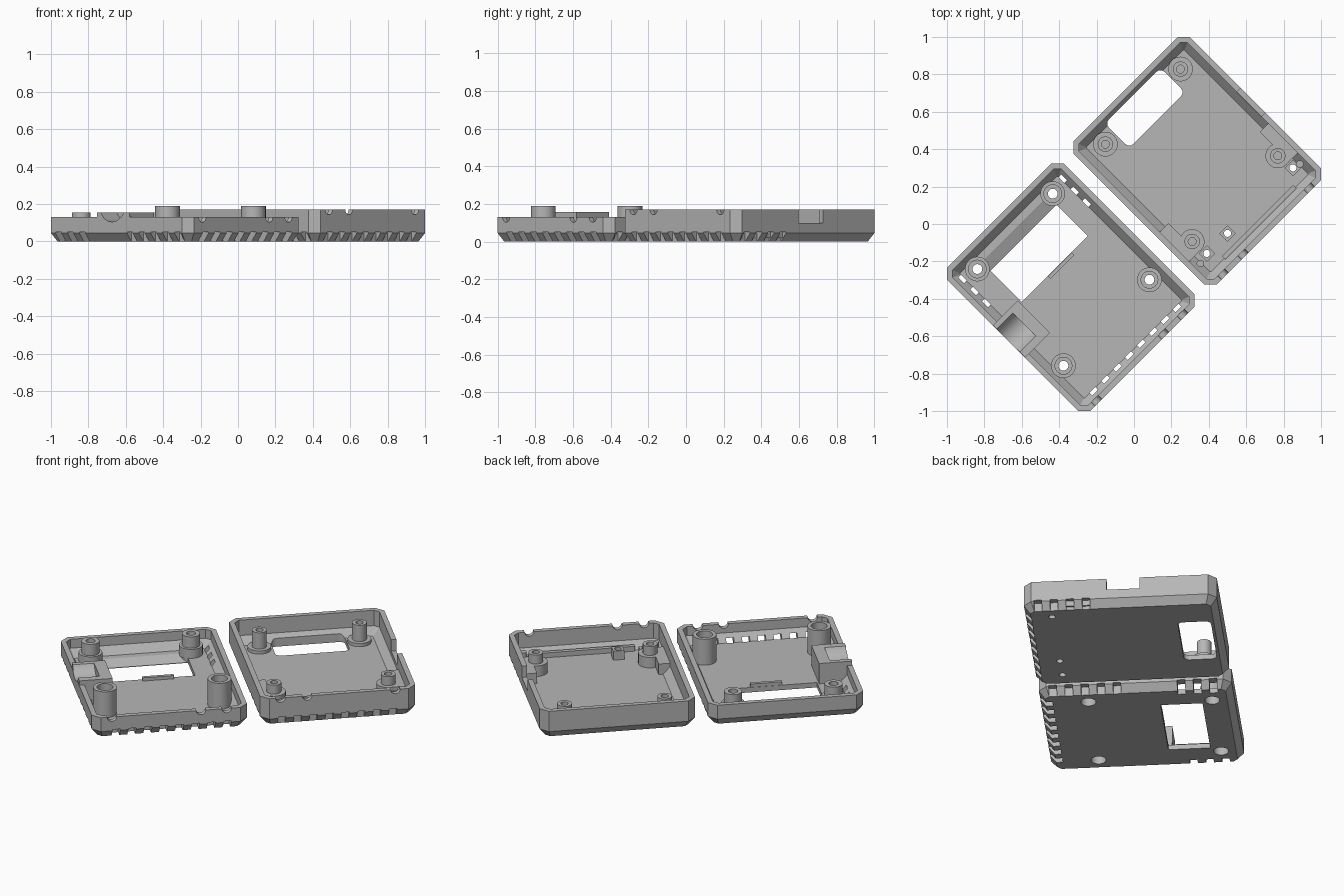
import bpy, bmesh, math
from mathutils import Matrix, Vector

if "Cube" in bpy.data.objects:
    bpy.data.objects.remove(bpy.data.objects["Cube"])

HV, CORNER, OUT, IN = 0.541, 0.045, 0.918, 0.037   # half length, corner cut, u limits
TURN = math.pi / 4                                  # both shells sit diagonally

grey = bpy.data.materials.new("plastic_grey")
grey.diffuse_color = (0.47, 0.47, 0.47, 1)
grey.use_nodes = True
grey.node_tree.nodes["Principled BSDF"].inputs["Base Color"].default_value = grey.diffuse_color


def finish(bm, name, cutter=False, smooth=False):
    bmesh.ops.recalc_face_normals(bm, faces=bm.faces)
    me = bpy.data.meshes.new(name)
    bm.to_mesh(me)
    bm.free()
    ob = bpy.data.objects.new(name, me)
    ob.rotation_euler.z = TURN
    bpy.context.collection.objects.link(ob)
    me.materials.append(grey)
    if cutter:
        ob.hide_render = True
        ob.display_type = 'WIRE'
    if smooth:
        bpy.ops.object.select_all(action='DESELECT')
        ob.select_set(True)
        bpy.context.view_layer.objects.active = ob
        bpy.ops.object.shade_smooth_by_angle(angle=math.radians(30))
    return ob


def add_box(bm, u0, u1, v0, v1, z0, z1):
    m = Matrix.Translation(((u0 + u1) / 2, (v0 + v1) / 2, (z0 + z1) / 2))
    m = m @ Matrix.Diagonal((u1 - u0, v1 - v0, z1 - z0, 1))
    bmesh.ops.create_cube(bm, size=1, matrix=m)


def add_cyl(bm, center, r, length, axis='z', seg=32):
    rot = {'z': Matrix(), 'u': Matrix.Rotation(math.pi / 2, 4, 'Y'),
           'v': Matrix.Rotation(math.pi / 2, 4, 'X')}[axis]
    bmesh.ops.create_cone(bm, cap_ends=True, segments=seg, radius1=r, radius2=r,
                          depth=length, matrix=Matrix.Translation(center) @ rot)


def boxes(name, items, cutter=False):
    bm = bmesh.new()
    for b in items:
        add_box(bm, *b)
    return finish(bm, name, cutter)


def cylinders(name, items, cutter=False):
    bm = bmesh.new()
    for it in items:
        add_cyl(bm, *it)
    return finish(bm, name, cutter, smooth=not cutter)


def prism(name, pts, depth):
    bm = bmesh.new()
    f = bm.faces.new([bm.verts.new(p) for p in pts])
    ex = bmesh.ops.extrude_face_region(bm, geom=[f])
    bmesh.ops.translate(bm, vec=Vector(depth),
                        verts=[g for g in ex["geom"] if isinstance(g, bmesh.types.BMVert)])
    return finish(bm, name, True)


def cut(ob, *tools):
    for t in tools:
        m = ob.modifiers.new(t.name, 'BOOLEAN')
        m.operation, m.solver, m.object = 'DIFFERENCE', 'EXACT', t


def tray(name, uc, height):
    """Open shell with cut corners, bevelled foot and bevelled inner floor edge."""
    hu = (OUT - IN) / 2
    bm = bmesh.new()
    rings = []
    for d, z in ((0.035, 0), (0, 0.045), (0, height), (0.03, height), (0.03, 0.075), (0.07, 0.03)):
        a, b, c = hu - d, HV - d, CORNER - 0.586 * d
        pts = [(a, b - c), (a - c, b), (c - a, b), (-a, b - c),
               (-a, c - b), (c - a, -b), (a - c, -b), (a, c - b)]
        rings.append([bm.verts.new((uc + x, y, z)) for x, y in pts])
    for r0, r1 in zip(rings, rings[1:]):
        for i in range(8):
            j = (i + 1) % 8
            bm.faces.new((r0[i], r0[j], r1[j], r1[i]))
    bm.faces.new(rings[0])
    bm.faces.new(rings[-1])
    return finish(bm, name)


def lathe(name, u, v, profile, closed, seg=32):
    bm = bmesh.new()
    rings = []
    for r, z in profile:
        rings.append([bm.verts.new((u + r * math.cos(2 * math.pi * i / seg),
                                    v + r * math.sin(2 * math.pi * i / seg), z)) for i in range(seg)])
    pairs = list(zip(rings, rings[1:])) + ([(rings[-1], rings[0])] if closed else [])
    for r0, r1 in pairs:
        for i in range(seg):
            j = (i + 1) % seg
            bm.faces.new((r0[i], r0[j], r1[j], r1[i]))
    if not closed:
        bm.faces.new(rings[0])
        bm.faces.new(rings[-1])
    return finish(bm, name, smooth=True)


def end_slots(sign, vs, depth):
    """Slots in both short-direction walls of the shell on the given side."""
    out = []
    for v in vs:
        for edge, inward in ((OUT, -1), (IN, 1)):
            a, b = sorted((sign * (edge - inward * 0.02), sign * (edge + inward * depth)))
            out.append((a, b, v - 0.022, v + 0.022, -0.02, 0.052))
    return out


def side_slots(sign, depth):
    us = [sign * (0.155 + 0.09 * i) for i in range(8)]
    return [(u - 0.022, u + 0.022, -HV - 0.02, -HV + depth, -0.02, 0.052) for u in us]


def rim_notches(name, xs, height):
    return cylinders(name, [(((2 * x - 0.765) / math.sqrt(2), -HV, height), 0.027, 0.14, 'v', 24)
                            for x in xs], True)


UA, UB = -(OUT + IN) / 2, (OUT + IN) / 2

# ---- front shell: screen window, vents and screw bosses
front = tray("front_shell", UA, 0.13)
front_vents = boxes("front_vent_cutter", end_slots(-1, (0.26, 0.35, 0.44), 0.072)
                    + side_slots(-1, 0.072), True)
front_grooves = boxes("front_groove_cutter",
                      end_slots(-1, (-0.46, -0.37, -0.28, -0.19, -0.10), 0.036), True)
screen = prism("screen_cutter", [(-0.72, 0.13, -0.05), (-0.72, 0.365, -0.05), (-0.72, 0.365, 0.003),
                                 (-0.72, 0.44, 0.033), (-0.72, 0.44, 0.06), (-0.72, 0.13, 0.06)], (0.5, 0, 0))
front_bosses = [(UA + s * du, v, tall) for s in (-1, 1) for du, v, tall in ((0.285, 0.422, 0), (0.325, -0.269, 1))]
screw_holes = cylinders("screw_hole_cutter", [((u, v, 0), 0.06, 0.1) for u, v, t in front_bosses], True)
front_notches = rim_notches("front_notch_cutter", (-0.19, 0.167, 0.27), 0.13)
cable_trough = cylinders("cable_trough_cutter", [((-0.89, 0.035, 0.205), 0.1, 0.19, 'u', 48)], True)
cut(front, front_vents, front_grooves, screen, screw_holes, front_notches, cable_trough)

for u, v, tall in front_bosses:
    inner = [(0.042, 0), (0.042, 0.07), (0.026, 0.07)]
    if tall:
        prof = inner + [(0.026, 0.13), (0.045, 0.13), (0.045, 0.19), (0.066, 0.19)]
    else:
        prof = inner + [(0.026, 0.155), (0.05, 0.155), (0.05, 0.085), (0.066, 0.085)]
    lathe("front_screw_boss", u, v, prof + [(0.066, 0.025), (0.06, 0.025), (0.06, 0)], True)

port = boxes("cable_port_block", [(-0.916, -0.728, -0.094, 0.151, 0.05, 0.156),
                                  (-0.86, -0.729, -0.093, 0.150, 0.025, 0.06)])
cut(port, cable_trough)
boxes("screen_rib", [(-0.523, -0.344, 0.108, 0.128, 0.025, 0.05)])

# ---- back shell: slot window, connector notch, blind bosses and button posts
back = tray("back_shell", UB, 0.17)
back_grooves = boxes("back_groove_cutter", end_slots(1, (-0.46, -0.37, -0.28, -0.19), 0.036)
                     + side_slots(1, 0.036), True)
# the connector notch opens only in the outer end wall
connector = boxes("connector_cutter", [(OUT - 0.06, OUT + 0.05, -0.075, 0.11, 0.10, 0.25)], True)
win = []
for cu, cv, a0 in ((0.66, 0.46, 0), (0.30, 0.46, 90), (0.30, 0.335, 180), (0.66, 0.335, 270)):
    for k in range(5):
        a = math.radians(a0 + 22.5 * k)
        win.append((cu + 0.03 * math.cos(a), cv + 0.03 * math.sin(a), -0.05))
window = prism("slot_window_cutter", win, (0, 0, 0.15))
post_spots = [(0.318, -0.389), (0.813, -0.389), (0.164, -0.387)]
post_holes = cylinders("post_hole_cutter", [((u, v, 0.05), 0.019, 0.3, 'z', 20) for u, v in post_spots], True)
back_notches = rim_notches("back_notch_cutter", (0.486, 0.593, 0.947), 0.17)
cut(back, back_grooves, connector, window, post_holes, back_notches)

for s in (-1, 1):
    for du, v, base in ((0.284, 0.41, 0.05), (0.324, -0.286, 0.095)):
        lathe("back_screw_boss", UB + s * du, v,
              [(0.066, 0.02), (0.066, base), (0.041, base), (0.041, 0.15), (0.021, 0.15), (0.021, 0.05)], False)
    # shoulder joining the boss to the end wall
    a, b = sorted((UB + s * 0.345, UB + s * 0.415))
    boxes("boss_shoulder", [(a, b, -0.35, -0.127, 0.02, 0.095)])
    cylinders("locating_peg", [((UB + s * 0.376, -0.40, 0.065), 0.02, 0.08, 'z', 24)])

posts = boxes("button_posts", [(u - 0.031, u + 0.031, v - 0.031, v + 0.031, 0.02, z)
                               for (u, v), z in zip(post_spots, (0.085, 0.075, 0.075))])
cut(posts, post_holes)
boxes("button_rail", [(0.21, 0.75, -0.48, -0.455, 0.02, 0.06)])
